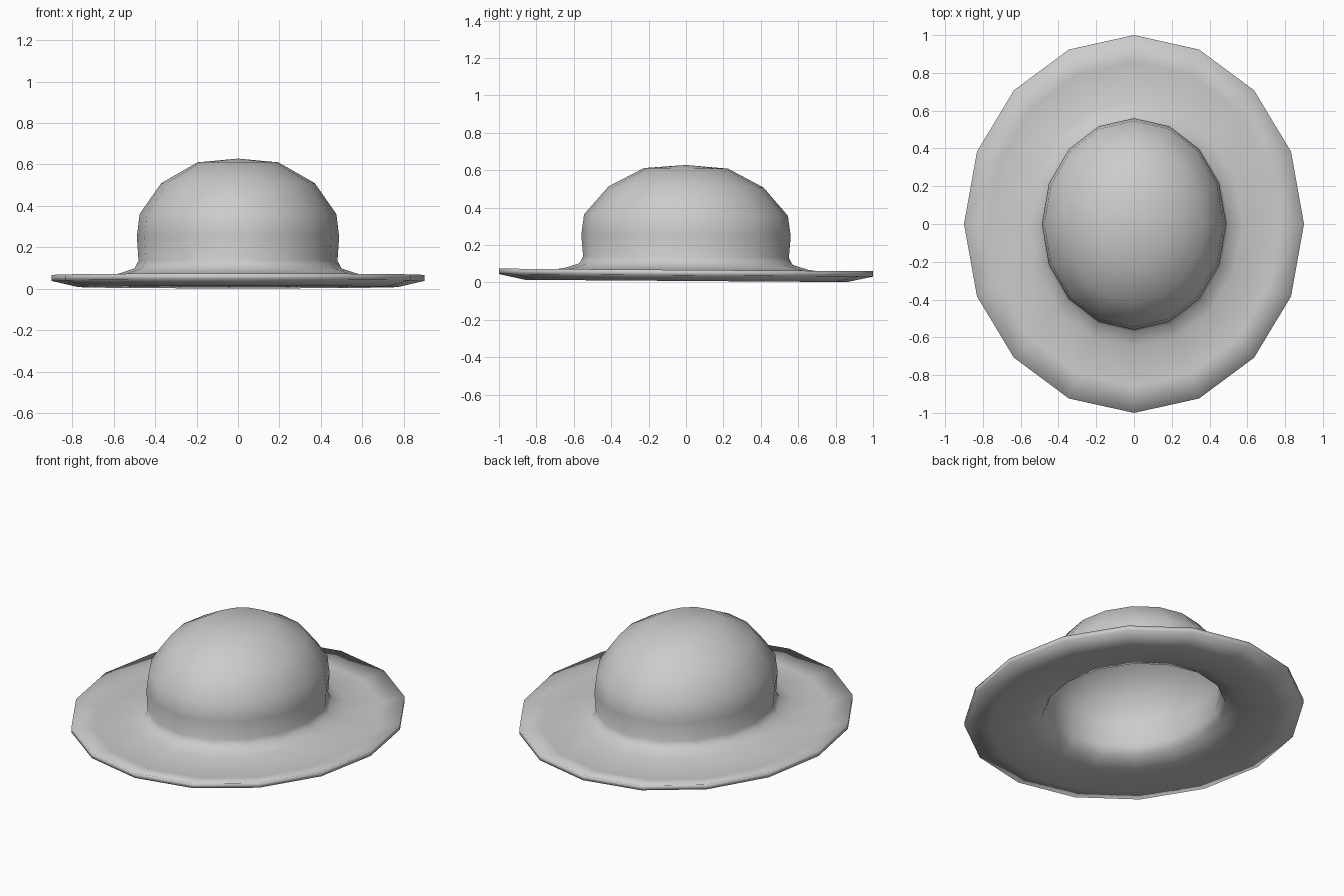
import bpy, bmesh, math

if "Cube" in bpy.data.objects:
    bpy.data.objects.remove(bpy.data.objects["Cube"])

SIDES = 16
TILT = -0.007   # the hat dips slightly towards the back


def lofted_object(name, rings, top_z, inner_top_z):
    """Elliptical rings (rx, ry, z) from outer crown, round the brim, to inner crown."""
    bm = bmesh.new()
    loops = []
    for rx, ry, z in rings:
        loop = []
        for i in range(SIDES):
            a = 2 * math.pi * i / SIDES
            y = ry * math.sin(a)
            loop.append(bm.verts.new((rx * math.cos(a), y, z + TILT * y)))
        loops.append(loop)
    for a, b in zip(loops, loops[1:]):
        for i in range(SIDES):
            j = (i + 1) % SIDES
            bm.faces.new((a[i], b[i], b[j], a[j]))
    # Poles of the outer and inner dome
    for loop, z in ((loops[0], top_z), (loops[-1], inner_top_z)):
        pole = bm.verts.new((0, 0, z))
        for i in range(SIDES):
            bm.faces.new((pole, loop[i], loop[(i + 1) % SIDES]))
    bmesh.ops.recalc_face_normals(bm, faces=bm.faces)
    for f in bm.faces:
        f.smooth = True
    mesh = bpy.data.meshes.new(name)
    bm.to_mesh(mesh)
    bm.free()
    obj = bpy.data.objects.new(name, mesh)
    bpy.context.collection.objects.link(obj)
    return obj


# Outer crown, from the top down to the brim
crown = [
    (0.195, 0.225, 0.61),
    (0.37, 0.415, 0.51),
    (0.475, 0.545, 0.36),
    (0.488, 0.56, 0.25),
    (0.48, 0.55, 0.135),
    (0.50, 0.57, 0.098),
    (0.575, 0.65, 0.073),
]
# Brim: dished top, upturned rim and underside
brim = [
    (0.77, 0.86, 0.04),
    (0.90, 1.00, 0.067),
    (0.90, 1.00, 0.038),
    (0.77, 0.86, 0.008),
    (0.57, 0.645, 0.04),
]
# Hollow inside of the crown
inside = [
    (0.48, 0.55, 0.07),
    (0.455, 0.525, 0.13),
    (0.46, 0.53, 0.25),
    (0.448, 0.515, 0.35),
    (0.35, 0.395, 0.485),
    (0.185, 0.21, 0.58),
]
lofted_object("hat", crown + brim + inside, 0.628, 0.598)
